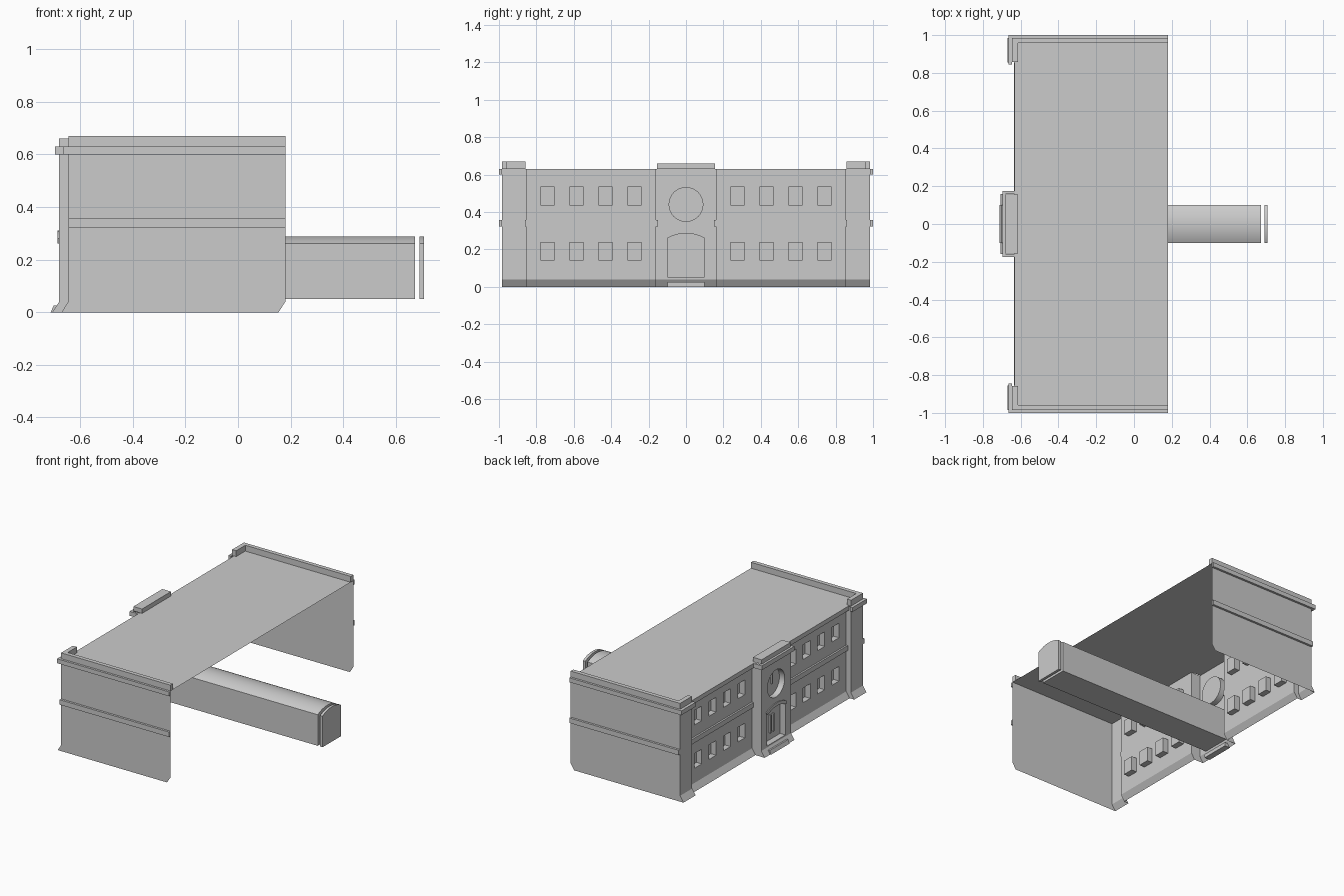
import bpy, bmesh, math

if "Cube" in bpy.data.objects:
    bpy.data.objects.remove(bpy.data.objects["Cube"])


def finish(name, bm, smooth=False):
    bmesh.ops.remove_doubles(bm, verts=bm.verts, dist=1e-5)
    bmesh.ops.recalc_face_normals(bm, faces=bm.faces)
    me = bpy.data.meshes.new(name)
    bm.to_mesh(me)
    bm.free()
    ob = bpy.data.objects.new(name, me)
    bpy.context.scene.collection.objects.link(ob)
    if smooth:
        bpy.ops.object.select_all(action='DESELECT')
        ob.select_set(True)
        bpy.context.view_layer.objects.active = ob
        bpy.ops.object.shade_smooth_by_angle(angle=math.radians(30))
    return ob


def prism(name, pts, a, b, axis='X', smooth=False):
    """Extrude a closed profile from a to b along an axis (X: yz points, Y: xz, Z: xy)."""
    def place(p, t):
        return {'X': (t, *p), 'Y': (p[0], t, p[1]), 'Z': (*p, t)}[axis]
    bm = bmesh.new()
    lo = [bm.verts.new(place(p, a)) for p in pts]
    hi = [bm.verts.new(place(p, b)) for p in pts]
    bm.faces.new(lo)
    bm.faces.new(hi)
    n = len(pts)
    for i in range(n):
        j = (i + 1) % n
        bm.faces.new((lo[i], lo[j], hi[j], hi[i]))
    return finish(name, bm, smooth)


def rect(a0, a1, b0, b1):
    return [(a0, b0), (a1, b0), (a1, b1), (a0, b1)]


def box(name, x0, x1, y0, y1, z0, z1):
    return prism(name, rect(y0, y1, z0, z1), x0, x1)


def arc(half, z_side, rise, n=12):
    """Shallow arch points from +half to -half."""
    r = (half * half + rise * rise) / (2 * rise)
    a = math.asin(half / r)
    return [(r * math.sin(a - 2 * a * i / n), z_side + rise - r
             + r * math.cos(a - 2 * a * i / n)) for i in range(n + 1)]


# Key levels
FLARE_Z, ROOF_Z, DEPTH = 0.04, 0.63, 0.04
WALL_X, TOWER_X, CENTRE_X, BACK_X = -0.61, -0.645, -0.68, 0.18

# Openings
arch = [(-0.1, 0.05), (0.1, 0.05)] + arc(0.1, 0.262, 0.026)
circle = [(0.093 * math.cos(2 * math.pi * i / 32), 0.44 + 0.093 * math.sin(2 * math.pi * i / 32))
          for i in range(32)]
windows = [rect(y - 0.038, y + 0.038, z - 0.05, z + 0.05)
           for y in (0.275, 0.43, 0.585, 0.74) for z in (0.19, 0.485)]
windows_left = [[(-y, z) for y, z in w] for w in windows]

# Wall shell: open plan outline with flared foot, recessed windows, clock and door
plan = [(BACK_X, -0.985), (TOWER_X, -0.985), (TOWER_X, -0.855), (WALL_X, -0.855),
        (WALL_X, -0.16), (CENTRE_X, -0.16), (CENTRE_X, 0.16), (WALL_X, 0.16),
        (WALL_X, 0.855), (TOWER_X, 0.855), (TOWER_X, 0.985), (BACK_X, 0.985)]
holes = {3: windows_left, 5: [circle, arch], 7: windows}
bm = bmesh.new()


def loop(pts, x):
    return [bm.verts.new((x, y, z)) for y, z in pts]


for i, ((xa, ya), (xb, yb)) in enumerate(zip(plan, plan[1:])):
    foot = [bm.verts.new(c) for c in ((xa - 0.026, ya, 0), (xb - 0.026, yb, 0),
                                      (xb, yb, FLARE_Z), (xa, ya, FLARE_Z))]
    bm.faces.new(foot)
    if i not in holes:
        bm.faces.new([bm.verts.new(c) for c in ((xa, ya, FLARE_Z), (xb, yb, FLARE_Z),
                                                (xb, yb, ROOF_Z), (xa, ya, ROOF_Z))])
        continue
    edges = []
    for k, pts in enumerate([rect(ya, yb, FLARE_Z, ROOF_Z)] + holes[i]):
        vs = loop(pts, xa)
        n = len(vs)
        edges += [bm.edges.new((vs[j], vs[(j + 1) % n])) for j in range(n)]
        if k:  # recess behind each opening
            back = loop(pts, xa + DEPTH)
            bm.faces.new(back)
            for j in range(n):
                m = (j + 1) % n
                bm.faces.new((vs[j], vs[m], back[m], back[j]))
    bmesh.ops.triangle_fill(bm, edges=edges, use_beauty=True, use_dissolve=False,
                            normal=(-1, 0, 0))
finish("wall_shell", bm, smooth=True)

# Flat roof sheet
bm = bmesh.new()
bm.faces.new([bm.verts.new((x, y, ROOF_Z)) for x, y in rect(-0.632, BACK_X, -0.985, 0.985)])
finish("roof", bm)

# Mirrored trim on both ends
for s, side in ((1, "right"), (-1, "left")):
    def m(pts):
        return [(x, s * y) for x, y in pts]
    prism("corner_parapet_" + side, m([
        (BACK_X, 0.985), (TOWER_X, 0.985), (TOWER_X, 0.858), (-0.615, 0.858),
        (-0.615, 0.957), (BACK_X, 0.957)]), ROOF_Z, 0.67, 'Z')
    prism("cornice_" + side, m([
        (BACK_X, 1.0), (-0.665, 1.0), (-0.665, 0.845), (TOWER_X, 0.845),
        (TOWER_X, 0.985), (BACK_X, 0.985)]), 0.6, ROOF_Z, 'Z')
    prism("side_band_" + side, m(rect(TOWER_X, BACK_X, 0.985, 1.0)), 0.322, 0.356, 'Z')
    prism("facade_band_" + side, m(rect(-0.622, WALL_X, 0.15, 0.86)), 0.322, 0.356, 'Z')
    prism("eave_band_" + side, m(rect(-0.632, WALL_X, 0.16, 0.855)), 0.6, ROOF_Z, 'Z')
    prism("door_handle_" + side, m(rect(-0.652, -0.64, 0.012, 0.022)), 0.1, 0.22, 'Z')

# Centre bay trim
box("centre_parapet", CENTRE_X, -0.615, -0.156, 0.156, ROOF_Z, 0.66)
prism("centre_cornice", [(-0.695, -0.175), (-0.695, 0.175), (-0.632, 0.175), (-0.632, 0.16),
                         (CENTRE_X, 0.16), (CENTRE_X, -0.16), (-0.632, -0.16),
                         (-0.632, -0.175)], 0.6, ROOF_Z, 'Z')
prism("door_hood", arc(0.11, 0.28, 0.03) + arc(0.1, 0.262, 0.026)[::-1],
      -0.686, CENTRE_X, smooth=True)
prism("door_step", [(-0.712, 0), (-0.701, 0.025), (-0.67, 0.025), (-0.67, 0)], -0.1, 0.1, 'Y')
box("clock_hand", -0.652, -0.64, -0.005, 0.005, 0.43, 0.51)

# Arched passage behind the door and its detached end slab
prism("passage", arch, CENTRE_X + DEPTH, 0.672, smooth=True)
prism("passage_end", arch, 0.69, 0.708, smooth=True)
